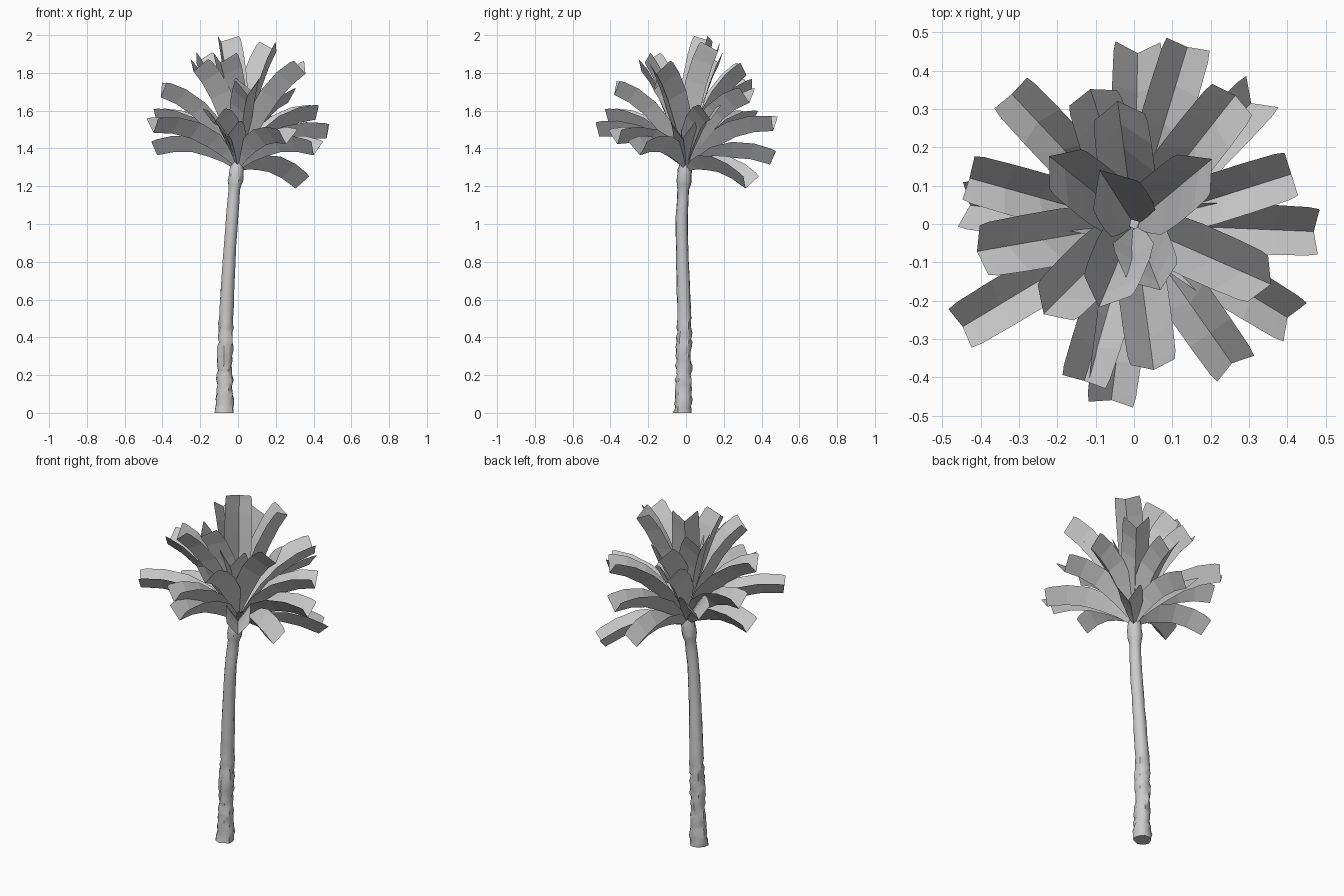
import bpy, bmesh, math, random
from mathutils import Vector

random.seed(4)
cube = bpy.data.objects.get("Cube")
if cube:
    bpy.data.objects.remove(cube)

grey = bpy.data.materials.new("plain grey")
grey.use_nodes = True
grey.diffuse_color = (0.6, 0.6, 0.6, 1)
grey.node_tree.nodes["Principled BSDF"].inputs["Base Color"].default_value = (0.6, 0.6, 0.6, 1)


def add_object(name, bm):
    mesh = bpy.data.meshes.new(name)
    bm.to_mesh(mesh)
    bm.free()
    mesh.materials.append(grey)
    obj = bpy.data.objects.new(name, mesh)
    bpy.context.collection.objects.link(obj)
    return obj


def sample(stations, z):
    """Interpolate (z, x, y, radius) stations at height z."""
    for a, b in zip(stations, stations[1:]):
        if z <= b[0]:
            t = (z - a[0]) / (b[0] - a[0])
            return [p + (q - p) * t for p, q in zip(a, b)]
    return stations[-1]


# Trunk: leaning tube, lumpy bark below, smooth above, collar under the crown
STATIONS = [(0, -0.07, -0.015, 0.05), (0.05, -0.07, -0.015, 0.046), (0.2, -0.07, -0.013, 0.041),
            (0.5, -0.064, -0.008, 0.038), (0.8, -0.048, -0.018, 0.034), (1.0, -0.035, -0.024, 0.032),
            (1.18, -0.02, -0.014, 0.031), (1.23, -0.014, -0.01, 0.041), (1.29, -0.008, -0.006, 0.038),
            (1.34, 0, 0, 0.025)]
SIDES = 11
heights = [i * 0.025 for i in range(21)] + [0.56 + i * 0.08 for i in range(8)]
heights += [1.18, 1.21, 1.23, 1.26, 1.29, 1.34]
bm = bmesh.new()
rings = []
for h in heights:
    z, x, y, r = sample(STATIONS, h)
    lump = 0.15 if h < 0.5 else 0.05
    ring = []
    for i in range(SIDES):
        a = math.tau * i / SIDES
        rr = r * (1 + random.uniform(-lump, lump))
        ring.append(bm.verts.new((x + rr * math.cos(a), y + rr * math.sin(a), z)))
    rings.append(ring)
for low, high in zip(rings, rings[1:]):
    for i in range(SIDES):
        j = (i + 1) % SIDES
        bm.faces.new((low[i], low[j], high[j], high[i]))
bm.faces.new(rings[0][::-1])
bm.faces.new(rings[-1])
trunk = add_object("trunk", bm)
bpy.context.view_layer.objects.active = trunk
trunk.select_set(True)
bpy.ops.object.shade_smooth_by_angle(angle=math.radians(40))
trunk.select_set(False)


# Fronds: arched strips folded steeply upward along a middle crease
def frond(name, tip, width, fold):
    tip = Vector(tip)
    rise = tip.z - 1.3
    base = Vector((tip.x * 0.04, tip.y * 0.04, 1.29 + max(0, rise) * 0.12))
    bend = Vector((tip.x * 0.45, tip.y * 0.45, 1.43 + rise * 0.55))
    side = Vector((-tip.y, tip.x, 0)).normalized()
    profile = [(0, 0.22), (0.14, 0.56), (0.32, 0.92), (0.55, 1), (0.78, 1), (0.95, 0.97), (1, 0.9)]
    bm = bmesh.new()
    rows = []
    for t, w in profile:
        mid = base * (1 - t) ** 2 + bend * 2 * t * (1 - t) + tip * t * t
        along = ((bend - base) * (1 - t) + (tip - bend) * t).normalized()
        up = along.cross(side).normalized()
        across = side * w * width
        lift = up * w * width * fold
        mid = mid - lift * 0.5
        rows.append([bm.verts.new(p) for p in (mid + across + lift, mid, mid - across + lift)])
    for a, b in zip(rows, rows[1:]):
        for k in range(2):
            bm.faces.new((a[k + 1], b[k + 1], b[k], a[k]))
    add_object(name, bm)


LOWER = [(0.32, 0.33, 1.22), (0.41, -0.25, 1.40), (-0.44, 0.05, 1.40), (0.01, 0.46, 1.35),
         (-0.45, -0.27, 1.52), (0.475, -0.02, 1.49), (0.14, 0.465, 1.53), (-0.06, -0.465, 1.50),
         (-0.43, 0.12, 1.57), (0.26, -0.37, 1.46), (-0.13, -0.41, 1.57), (0.05, -0.37, 1.72),
         (0.41, 0.13, 1.59), (-0.32, 0.34, 1.56)]
UPPER = [(-0.4, -0.07, 1.71), (0.26, 0.33, 1.68), (-0.11, 0.34, 1.73), (-0.22, -0.22, 1.84),
         (0.34, -0.15, 1.83), (-0.2, 0.16, 1.88), (-0.07, 0.11, 1.98), (-0.08, -0.19, 1.88),
         (0.18, 0.15, 1.94), (-0.04, 0.3, 1.82), (0.06, -0.15, 1.74)]
for i, tip in enumerate(LOWER):
    frond(f"lower_frond_{i + 1}", tip, 0.065, 1.3)
for i, tip in enumerate(UPPER):
    frond(f"upper_frond_{i + 1}", tip, 0.073, 1.2)
